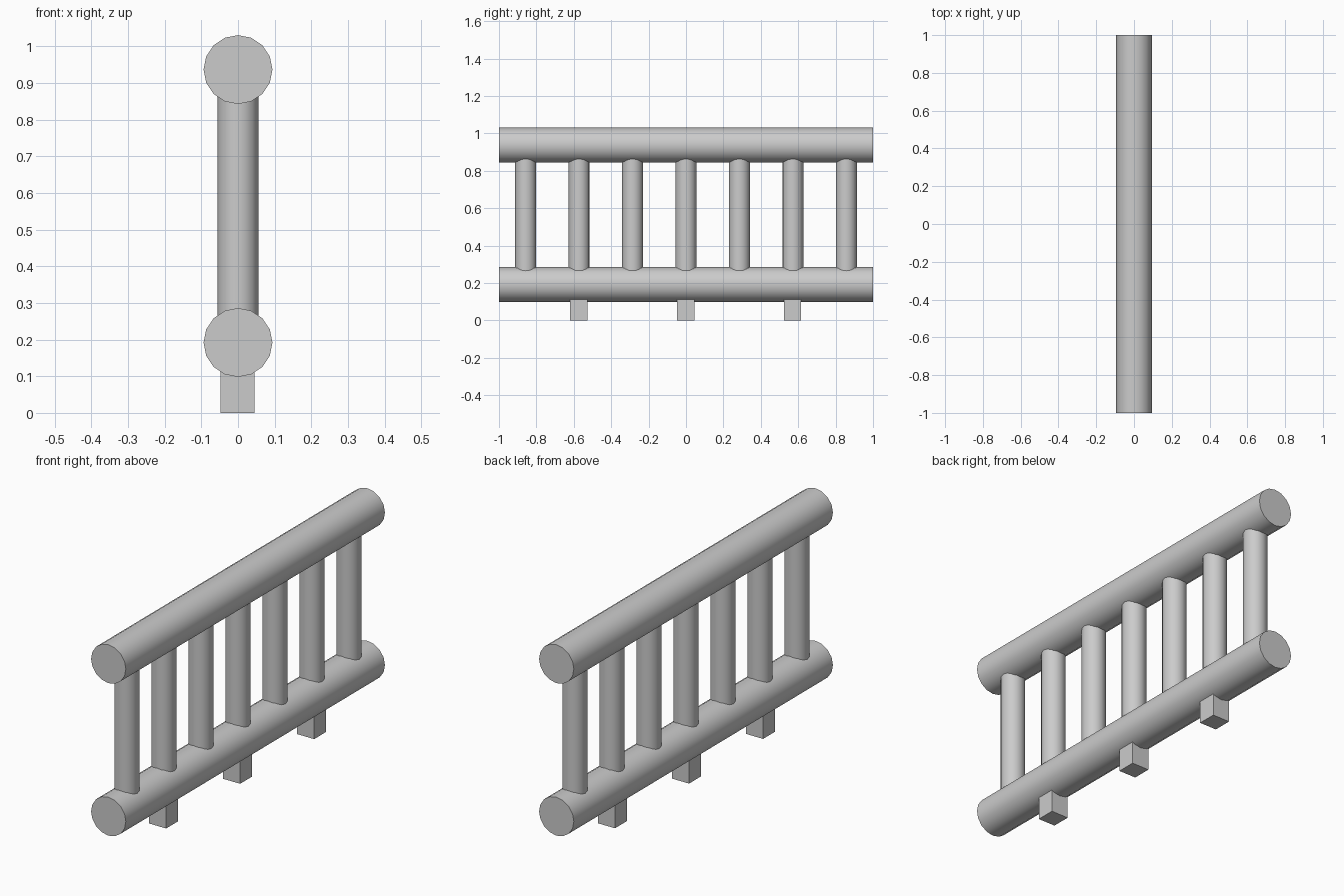
import bpy
from math import pi

if "Cube" in bpy.data.objects:
    bpy.data.objects.remove(bpy.data.objects["Cube"])

RAIL_R, POST_R, SIDES = 0.094, 0.056, 16
LOW_Z, TOP_Z = 0.192, 0.937
STEP = 2 / 7


def cylinder(name, radius, length, loc, rot=(0, 0, 0)):
    bpy.ops.mesh.primitive_cylinder_add(vertices=SIDES, radius=radius, depth=length,
                                        location=loc, rotation=rot)
    obj = bpy.context.object
    obj.name = name
    bpy.ops.object.shade_smooth_by_angle(angle=pi / 6)
    return obj


# Horizontal rails running front to back
cylinder("bottom_rail", RAIL_R, 2, (0, 0, LOW_Z), (pi / 2, 0, 0))
cylinder("top_rail", RAIL_R, 2, (0, 0, TOP_Z), (pi / 2, 0, 0))

# Upright balusters, sunk into both rails
for i in range(-3, 4):
    cylinder(f"baluster_{i + 4}", POST_R, TOP_Z - LOW_Z,
             (0, i * STEP, (TOP_Z + LOW_Z) / 2))

# Square feet under the bottom rail
FOOT_W, FOOT_H = 0.093, 0.15
for i in (-1, 0, 1):
    bpy.ops.mesh.primitive_cube_add(size=1, location=(-0.001, i * 2 * STEP - 0.002, FOOT_H / 2))
    foot = bpy.context.object
    foot.name = f"foot_{i + 2}"
    foot.scale = (FOOT_W, FOOT_W, FOOT_H)
